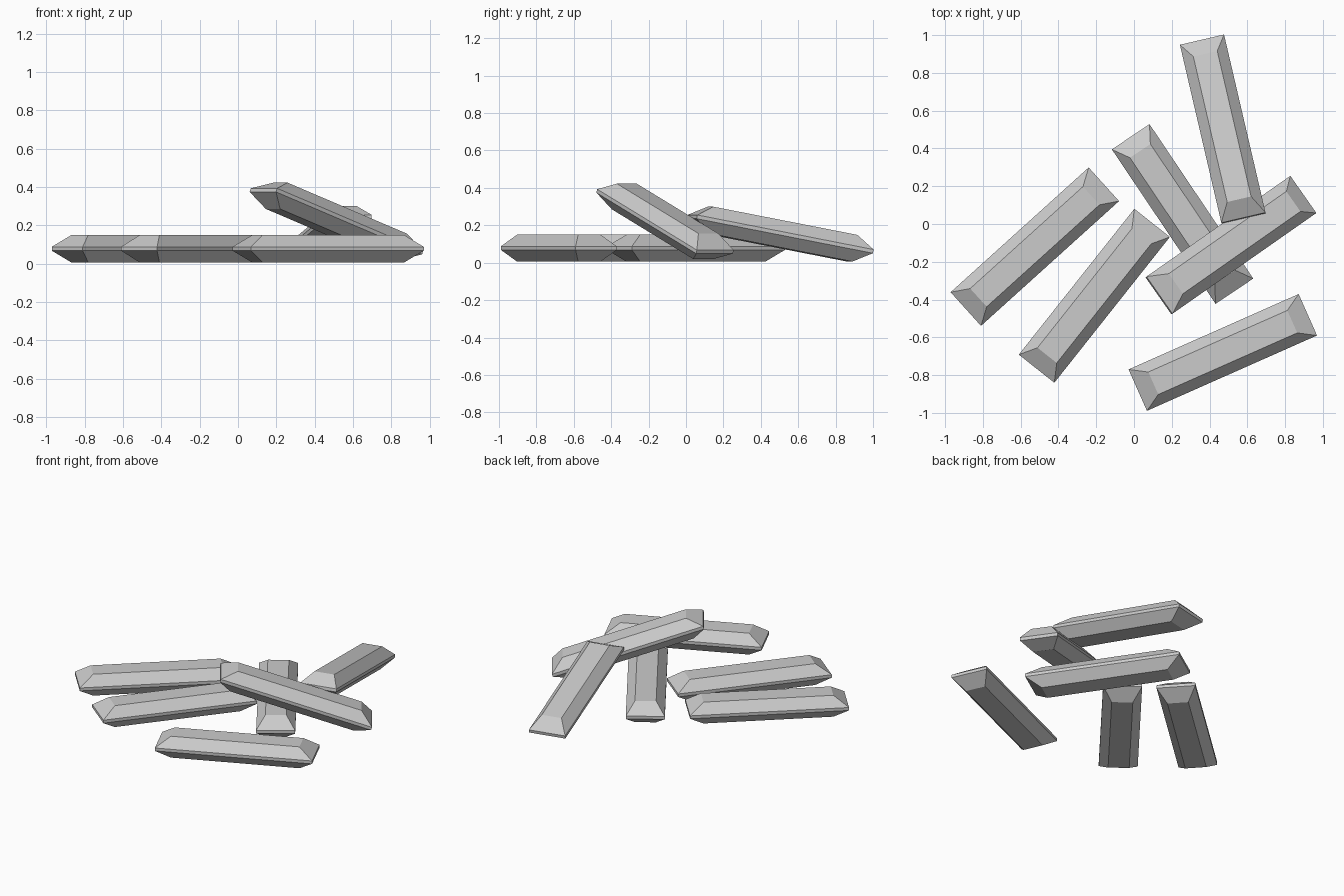
import bpy, bmesh
from math import radians
from mathutils import Matrix

if "Cube" in bpy.data.objects:
    bpy.data.objects.remove(bpy.data.objects["Cube"])

L, W, H = 0.985, 0.24, 0.145      # overall bar size
INSET_L, INSET_W, BAND = 0.09, 0.055, 0.02


def make_bar(name, loc, yaw, pitch=0.0):
    """Bevelled ingot: widest at a thin middle band, tapered to top and bottom."""
    bm = bmesh.new()
    rings = []
    for z, taper in ((-H / 2, 1), (-BAND / 2, 0), (BAND / 2, 0), (H / 2, 1)):
        x, y = L / 2 - INSET_L * taper, W / 2 - INSET_W * taper
        rings.append([bm.verts.new((sx * x, sy * y, z))
                      for sx, sy in ((-1, -1), (1, -1), (1, 1), (-1, 1))])
    bm.faces.new(rings[0][::-1])
    bm.faces.new(rings[-1])
    for a, b in zip(rings, rings[1:]):
        for i in range(4):
            j = (i + 1) % 4
            bm.faces.new((a[i], a[j], b[j], b[i]))
    me = bpy.data.meshes.new(name)
    bm.to_mesh(me)
    bm.free()
    ob = bpy.data.objects.new(name, me)
    bpy.context.collection.objects.link(ob)
    ob.matrix_world = (Matrix.Translation(loc)
                       @ Matrix.Rotation(radians(yaw), 4, 'Z')
                       @ Matrix.Rotation(radians(pitch), 4, 'Y'))
    return ob


# bars lying flat on the ground
make_bar("bar_left", (-0.525, -0.12, 0.078), 42.1)
make_bar("bar_centre_left", (-0.21, -0.38, 0.078), 51.6)
make_bar("bar_front", (0.47, -0.68, 0.078), 23.9)
make_bar("bar_middle", (0.257, 0.053, 0.078), -56.1)

# bars leaning on the pile
make_bar("bar_leaning_right", (0.513, -0.112, 0.221), 35.0, 19.3)
make_bar("bar_leaning_back", (0.47, 0.503, 0.153), -76.9, -10.8)
